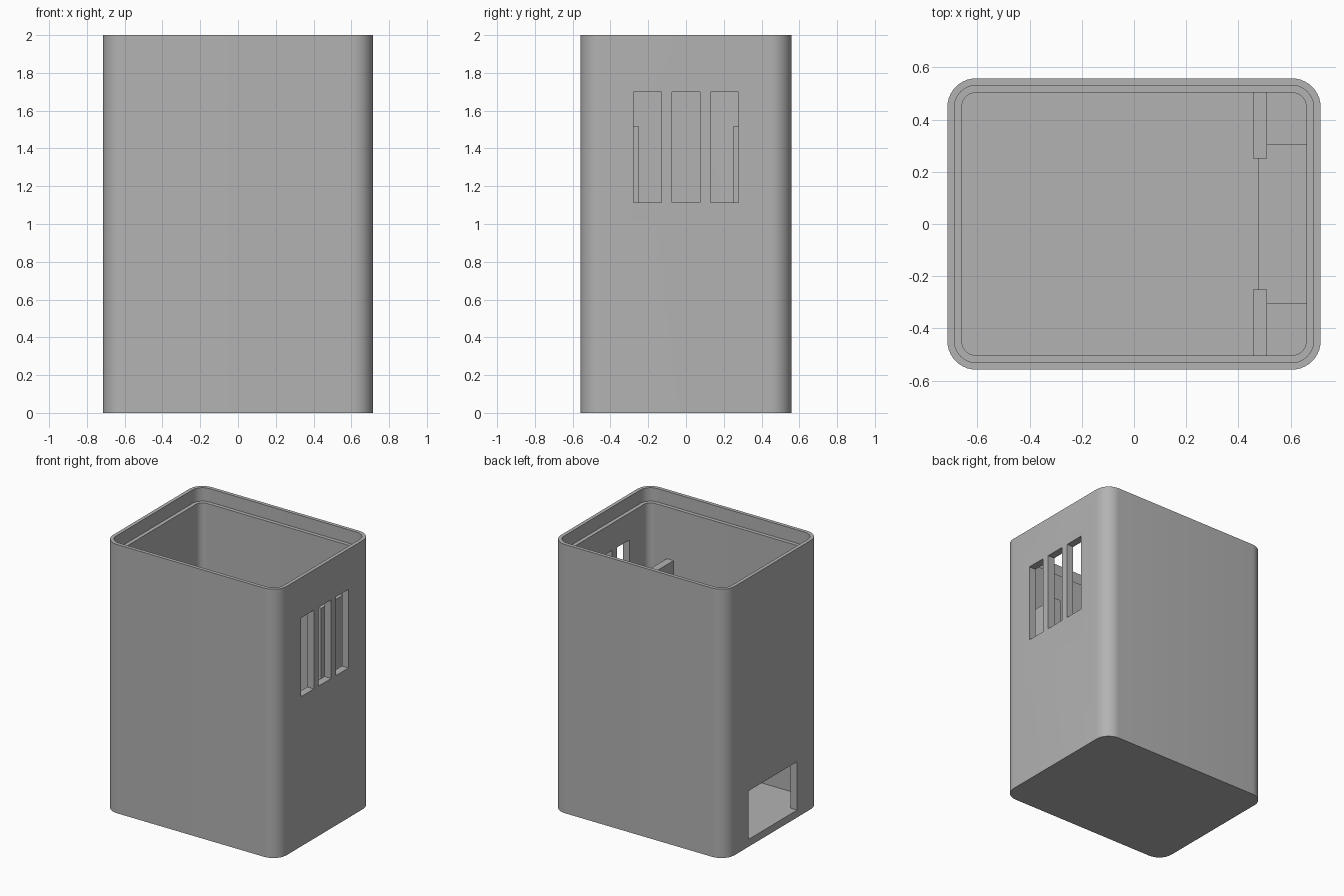
import bpy, bmesh, math
from mathutils import Vector

cube = bpy.data.objects.get("Cube")
if cube:
    bpy.data.objects.remove(cube, do_unlink=True)

HX, HY, HEIGHT, RADIUS = 0.715, 0.558, 2.0, 0.11
WALL, LIP, LIP_DEPTH = 0.055, 0.027, 0.1
INNER_X, INNER_Y = HX - WALL, HY - WALL

grey = bpy.data.materials.new("plain grey")
grey.use_nodes = True
colour = (0.45, 0.45, 0.45, 1)
grey.diffuse_color = colour
grey.node_tree.nodes["Principled BSDF"].inputs["Base Color"].default_value = colour


def finish(name, bm):
    bmesh.ops.recalc_face_normals(bm, faces=bm.faces)
    mesh = bpy.data.meshes.new(name)
    bm.to_mesh(mesh)
    bm.free()
    mesh.materials.append(grey)
    obj = bpy.data.objects.new(name, mesh)
    bpy.context.collection.objects.link(obj)
    return obj


def box(name, low, high):
    bm = bmesh.new()
    bmesh.ops.create_cube(bm, size=1)
    low, high = Vector(low), Vector(high)
    bmesh.ops.scale(bm, vec=high - low, verts=bm.verts)
    bmesh.ops.translate(bm, vec=(low + high) / 2, verts=bm.verts)
    return finish(name, bm)


def rounded_loop(bm, inset, z, steps=10):
    """Rounded rectangle of vertices, inset from the outer wall."""
    r = RADIUS - inset
    verts = []
    for i, (sx, sy) in enumerate([(1, 1), (-1, 1), (-1, -1), (1, -1)]):
        for s in range(steps + 1):
            a = (i + s / steps) * math.pi / 2
            verts.append(bm.verts.new((sx * (HX - RADIUS) + r * math.cos(a),
                                       sy * (HY - RADIUS) + r * math.sin(a), z)))
    return verts


# Case: outer wall, rim, recessed lid ledge, cavity and floor
bm = bmesh.new()
levels = [(0, 0), (0, HEIGHT), (LIP, HEIGHT), (LIP, HEIGHT - LIP_DEPTH),
          (WALL, HEIGHT - LIP_DEPTH), (WALL, WALL)]
loops = [rounded_loop(bm, inset, z) for inset, z in levels]
for a, b in zip(loops, loops[1:]):
    for i in range(len(a)):
        j = (i + 1) % len(a)
        bm.faces.new((a[i], a[j], b[j], b[i]))
bm.faces.new(loops[0])
bm.faces.new(loops[-1])
case = finish("case", bm)

# Cutters: three vent slots and a low cable opening on the opposite side
cutters = [box("vent_cutter", (HX - 0.1, y - 0.074, 1.115), (HX + 0.1, y + 0.074, 1.7))
           for y in (-0.204, 0, 0.204)]
cutters.append(box("opening_cutter", (-HX - 0.1, -0.285, WALL),
                   (-HX + 0.1, 0.285, 0.415)))
for cutter in cutters:
    cutter.hide_render = True
    mod = case.modifiers.new(cutter.name, 'BOOLEAN')
    mod.operation = 'DIFFERENCE'
    mod.solver = 'EXACT'
    mod.object = cutter

# Apply the cuts, then drop the helpers
bpy.context.view_layer.update()
evaluated = case.evaluated_get(bpy.context.evaluated_depsgraph_get())
cut_mesh = bpy.data.meshes.new_from_object(evaluated)
case.modifiers.clear()
case.data = cut_mesh
for cutter in cutters:
    bpy.data.objects.remove(cutter, do_unlink=True)

bpy.ops.object.select_all(action='DESELECT')
case.select_set(True)
bpy.context.view_layer.objects.active = case
bpy.ops.object.shade_smooth_by_angle(angle=math.radians(30))

# Inner retaining posts behind the vents
for side, name in ((1, "back_post"), (-1, "front_post")):
    y0, y1 = sorted((side * 0.25, side * (INNER_Y + 0.01)))
    box(name, (0.455, y0, WALL - 0.01), (0.51, y1, 1.515))

# Shelf between the posts and the vented wall
box("inner_shelf", (0.475, -0.307, 0.9), (INNER_X + 0.01, 0.307, 0.955))
